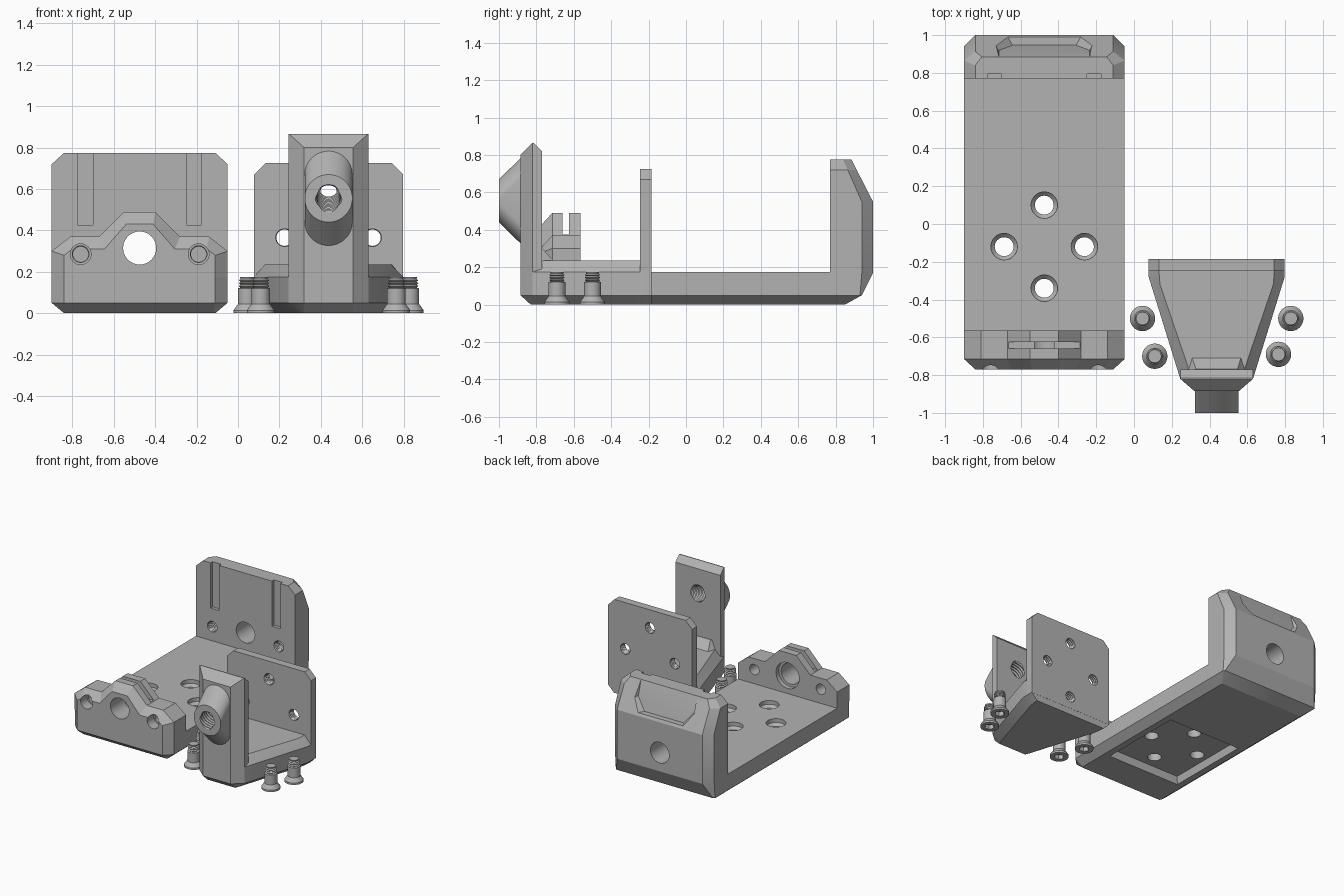
import bpy, bmesh, math
from mathutils import Vector

if "Cube" in bpy.data.objects:
    bpy.data.objects.remove(bpy.data.objects["Cube"], do_unlink=True)

grey = bpy.data.materials.new("machined_grey")
grey.use_nodes = True
grey.diffuse_color = (0.45, 0.45, 0.45, 1)
grey.node_tree.nodes["Principled BSDF"].inputs["Base Color"].default_value = (0.45, 0.45, 0.45, 1)

BIG = -0.475    # centre line of the long cradle
SMALL = 0.4375  # centre line of the tilting bracket


def loft(name, rings):
    """Bridge matching rings of points and cap both ends."""
    bm = bmesh.new()
    rows = [[bm.verts.new(p) for p in ring] for ring in rings]
    n = len(rows[0])
    for a, b in zip(rows, rows[1:]):
        for i in range(n):
            j = (i + 1) % n
            bm.faces.new((a[i], a[j], b[j], b[i]))
    bm.faces.new(rows[0])
    bm.faces.new(rows[-1])
    bmesh.ops.recalc_face_normals(bm, faces=bm.faces)
    mesh = bpy.data.meshes.new(name)
    bm.to_mesh(mesh)
    bm.free()
    mesh.materials.append(grey)
    obj = bpy.data.objects.new(name, mesh)
    bpy.context.collection.objects.link(obj)
    return obj


def plan(cx, z, half):
    """Mirrored horizontal ring from (half width, y[, z]) points."""
    pts = [(p[0], p[1], p[2] if len(p) > 2 else z) for p in half]
    return [(cx + x, y, h) for x, y, h in pts] + [(cx - x, y, h) for x, y, h in reversed(pts)]


def upright(cx, y, half):
    """Mirrored vertical ring from (half width, z) points."""
    return [(cx + x, y, z) for x, z in half] + [(cx - x, y, z) for x, z in reversed(half)]


def box(name, x0, x1, y0, y1, z0, z1):
    return loft(name, [[(x0, y0, z), (x1, y0, z), (x1, y1, z), (x0, y1, z)] for z in (z0, z1)])


def lathe(name, start, axis, steps, n=32):
    """Turned shape: (distance along axis, radius) steps."""
    q = Vector(axis).to_track_quat('Z', 'Y')
    rings = []
    for d, r in steps:
        rings.append([Vector(start) + q @ Vector((r * math.cos(i * math.tau / n),
                      r * math.sin(i * math.tau / n), d)) for i in range(n)])
    return loft(name, rings)


def drill(start, axis, steps):
    return lathe("cutter", start, axis, steps)


def tapped(r, length, pitch=0.016):
    """Ridged radius steps for a threaded bore."""
    count = int(length / pitch)
    return [(i * pitch / 2, r if i % 2 else r * 0.88) for i in range(2 * count + 1)]


def cut(targets, cutters):
    for c in cutters:
        c.hide_render = True
        for t in targets:
            m = t.modifiers.new("cut", 'BOOLEAN')
            m.operation, m.solver, m.object = 'DIFFERENCE', 'EXACT', c
            bpy.context.view_layer.objects.active = t
            bpy.ops.object.modifier_apply(modifier=m.name)
    for c in cutters:
        bpy.data.objects.remove(c, do_unlink=True)


# Cradle floor with chamfered underside
edge = [(.425, .77), (.425, -.71), (.365, -.77)]
floor = loft("cradle_floor", [
    plan(BIG, 0, [(.365, .77), (.365, -.70), (.355, -.71)]),
    plan(BIG, .05, edge), plan(BIG, .175, edge)])
cuts = [loft("cutter", [plan(BIG, -.02, [(.32, -.465), (.32, .22)]),
                        plan(BIG, .055, [(.30, -.445), (.30, .20)])])]
for dx, dy in ((0, .22), (0, -.22), (.2125, 0), (-.2125, 0)):
    cuts.append(drill((BIG + dx, -.12 + dy, .2), (0, 0, -1),
                      [(0, .07), (.055, .07), (.075, .05), (.25, .05)]))
cut([floor], cuts)

# Low front wall with stepped top, nut slot and screw holes
crest = [(.425, .175), (.425, .30), (.335, .37), (.195, .37), (.075, .49)]
front = loft("cradle_front_wall", [
    upright(BIG, -.565, crest), upright(BIG, -.715, crest),
    upright(BIG, -.77, [(.365, .175), (.365, .28), (.325, .31), (.17, .31), (.065, .43)])])
cuts = [box("cutter", BIG - .19, BIG + .19, -.66, -.625, .375, .6),
        drill((BIG, -.5, .315), (0, -1, 0), [(0, .1), (.1, .1), (.101, .08), (.4, .08)])]
for s in (-1, 1):
    cuts.append(drill((BIG + s * .285, -.85, .285), (0, 1, 0),
                      [(0, .05), (.16, .05), (.161, .04), (.4, .04)]))
cut([front], cuts)

# Tall rear wall with raked back, scooped pocket and guide grooves
back = loft("cradle_rear_wall", [
    plan(BIG, 0, [(.365, .77), (.365, .84), (.355, .85)]),
    plan(BIG, .05, [(.425, .77), (.425, .93), (.415, .94)]),
    plan(BIG, .17, [(.425, .77), (.425, .94), (.365, 1)]),
    plan(BIG, .55, [(.425, .77), (.425, .94), (.365, 1)]),
    plan(BIG, .72, [(.425, .77), (.425, .865), (.365, .913)]),
    plan(BIG, .775, [(.365, .77), (.365, .84), (.33, .885)])])
scoop = [(.21, .57), (.30, .66), (.30, .80)]
cuts = [loft("cutter", [
            [(BIG + (x - BIG) * .8, .885 + (.775 - z) * .3, z) for x, y, z in upright(BIG, 0, scoop)],
            upright(BIG, 1.02, scoop)]),
        drill((BIG, .7, .315), (0, 1, 0), [(0, .08), (.4, .08)])]
for s in (-1, 1):
    x = BIG + s * .2625
    cuts.append(box("cutter", x - .037, x + .037, .7, .795, .425, .9))
    cuts.append(drill((BIG + s * .285, .762, .285), (0, 1, 0), tapped(.042, .15)))
cut([back], cuts)

# Tilting bracket: tapered foot
rim = [(.36, -.245), (.36, -.28), (.1925, -.82), (.1175, -.885)]
foot = loft("bracket_foot", [
    plan(SMALL, 0, [(.31, -.185), (.30, -.27), (.135, -.79), (.12, -.83)]),
    plan(SMALL, .05, [(.36, -.185)] + rim[1:]),
    plan(SMALL, .175, [(.36, -.185)] + rim[1:]),
    plan(SMALL, .235, [(.31, -.185), (.30, -.32), (.15, -.76), (.11, -.80)])])

# Tilting bracket: square plate with clipped corners
plate_edge = [(.36, .05), (.36, .67), (.305, .725)]
plate = loft("bracket_plate", [upright(SMALL, -.245, plate_edge), upright(SMALL, -.184, plate_edge)])
cut([plate, foot], [drill((SMALL + dx, -.17, .365 + dz), (0, -1, 0), tapped(.045, .16))
                    for dx, dz in ((0, .22), (0, -.22), (.2125, 0), (-.2125, 0))])

# Tilting bracket: chamfered post, gusset and threaded boss
post = loft("bracket_post", [
    plan(SMALL, 0, [(.135, -.77), (.135, -.79), (.12, -.83)]),
    plan(SMALL, .05, [(.1925, -.77), (.1925, -.82), (.1175, -.885)]),
    plan(SMALL, .8, [(.1925, -.77, .82), (.1925, -.82, .82), (.1175, -.885)]),
    plan(SMALL, .865, [(.1925, -.816), (.1925, -.82), (.19, -.822)])])
loft("bracket_gusset", [plan(SMALL, .23, [(.18, -.78), (.15, -.77), (.13, -.705)]),
                        plan(SMALL, .30, [(.15, -.78), (.12, -.77), (.11, -.768)])])


def boss_ring(y, stretch):
    ring = []
    for i in range(48):
        a = (i + .5) * math.tau / 48
        up = math.sin(a)
        ring.append((SMALL + .115 * math.cos(a), y,
                     .555 + .115 * up + math.copysign(stretch, up)))
    return ring


boss = loft("bracket_boss", [boss_ring(-1, 0), boss_ring(-.88, .118)])
cut([boss, post], [drill((SMALL, -1.03, .545), (0, 1, .32), tapped(.065, .36, .02))])

# Four countersunk screws standing on their heads
for k, (x, y) in enumerate(((.045, -.5), (.11, -.7), (.83, -.5), (.765, -.69))):
    steps = [(0, .067), (.014, .067), (.045, .045), (.12, .045)]
    steps += [(.124 + i * .007, .041 if i % 2 else .033) for i in range(7)] + [(.175, .035)]
    screw = lathe("screw_%d" % (k + 1), (x, y, 0), (0, 0, 1), steps)
    cut([screw], [lathe("cutter", (x, y, -.02), (0, 0, 1), [(0, .036), (.055, .036)], 6)])

# Smooth the turned surfaces, keep machined edges crisp
bpy.ops.object.select_all(action='DESELECT')
for obj in bpy.context.scene.objects:
    if obj.type == 'MESH':
        obj.select_set(True)
        bpy.context.view_layer.objects.active = obj
bpy.ops.object.shade_smooth_by_angle(angle=math.radians(22))
